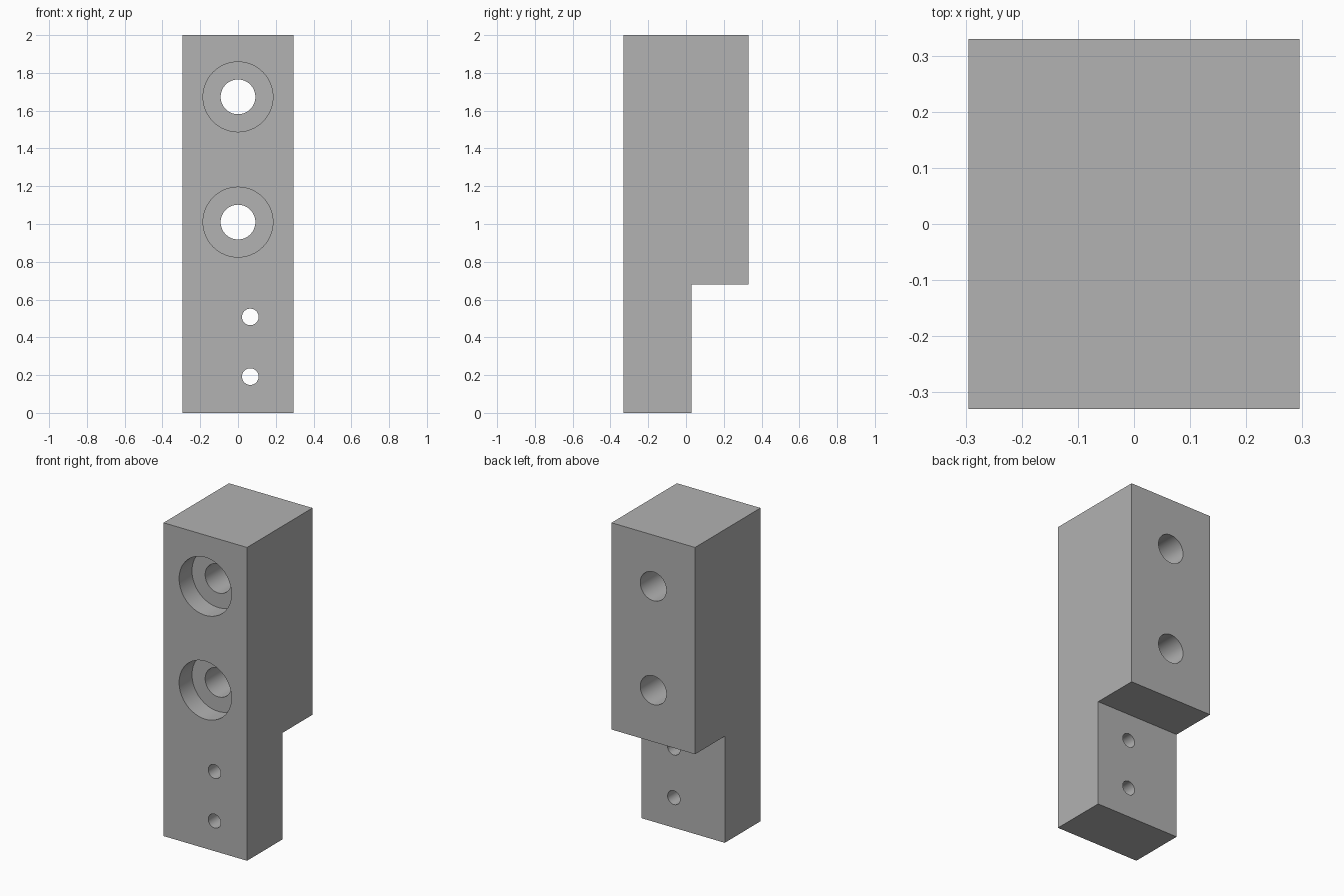
import bpy
import bmesh
import math

default_cube = bpy.data.objects.get("Cube")
if default_cube:
    bpy.data.objects.remove(default_cube, do_unlink=True)

grey = bpy.data.materials.new("plain grey")
grey.use_nodes = True
colour = (0.445, 0.445, 0.445, 1)
grey.diffuse_color = colour
grey.node_tree.nodes["Principled BSDF"].inputs["Base Color"].default_value = colour

HALF_W, HALF_D, HEIGHT = 0.295, 0.33, 2.0
STEP_Y, STEP_Z = 0.03, 0.68
BORE_DEPTH = 0.13

# Stepped block: side profile extruded across the width
profile = [(-HALF_D, 0), (STEP_Y, 0), (STEP_Y, STEP_Z),
           (HALF_D, STEP_Z), (HALF_D, HEIGHT), (-HALF_D, HEIGHT)]
bm = bmesh.new()
face = bm.faces.new([bm.verts.new((-HALF_W, y, z)) for y, z in profile])
extruded = bmesh.ops.extrude_face_region(bm, geom=[face])["geom"]
bmesh.ops.translate(bm, vec=(2 * HALF_W, 0, 0),
                    verts=[v for v in extruded if isinstance(v, bmesh.types.BMVert)])
bmesh.ops.recalc_face_normals(bm, faces=bm.faces)
mesh = bpy.data.meshes.new("mounting_block")
bm.to_mesh(mesh)
bm.free()
block = bpy.data.objects.new("mounting_block", mesh)
bpy.context.collection.objects.link(block)
mesh.materials.append(grey)


def drill(name, x, z, radius, y_end):
    """Cut a round hole from the front face back to y_end."""
    y_start = -HALF_D - 0.1
    bpy.ops.mesh.primitive_cylinder_add(
        vertices=64, radius=radius, depth=y_end - y_start,
        location=(x, (y_start + y_end) / 2, z), rotation=(math.pi / 2, 0, 0))
    cutter = bpy.context.object
    cutter.name = name
    cutter.hide_render = True
    cutter.data.materials.append(grey)
    cut = block.modifiers.new(name, 'BOOLEAN')
    cut.operation = 'DIFFERENCE'
    cut.solver = 'EXACT'
    cut.object = cutter
    bpy.ops.object.select_all(action='DESELECT')
    block.select_set(True)
    bpy.context.view_layer.objects.active = block
    bpy.ops.object.modifier_apply(modifier=name)
    bpy.data.objects.remove(cutter, do_unlink=True)


# Counterbored bolt holes
for z in (1.01, 1.673):
    drill("counterbore_cutter", 0, z, 0.185, -HALF_D + BORE_DEPTH)
    drill("bolt_hole_cutter", 0, z, 0.092, HALF_D + 0.1)

# Small offset pin holes through the thin foot
for z in (0.192, 0.508):
    drill("pin_hole_cutter", 0.065, z, 0.044, STEP_Y + 0.1)

bpy.ops.object.shade_smooth_by_angle(angle=math.radians(30))
